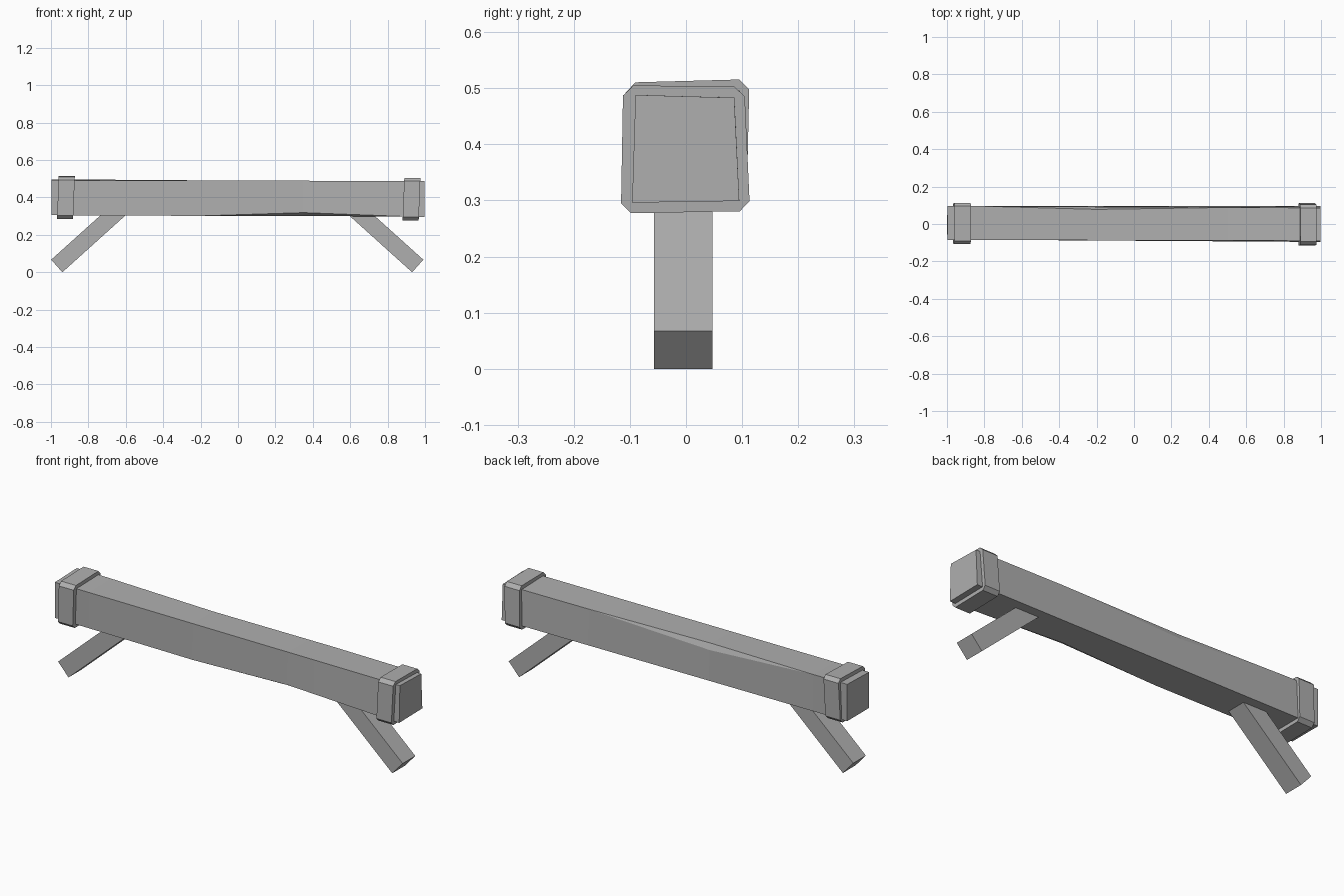
import bpy
import bmesh
import math
from mathutils import Vector

cube = bpy.data.objects.get("Cube")
if cube:
    bpy.data.objects.remove(cube, do_unlink=True)

grey = bpy.data.materials.new("plain_grey")
grey.use_nodes = True
colour = (0.43, 0.43, 0.43, 1)
grey.diffuse_color = colour
grey.node_tree.nodes["Principled BSDF"].inputs["Base Color"].default_value = colour


def loft(name, rings):
    """Skin a row of matching closed rings and cap both ends."""
    bm = bmesh.new()
    rows = [[bm.verts.new(p) for p in ring] for ring in rings]
    n = len(rows[0])
    for a, b in zip(rows, rows[1:]):
        for i in range(n):
            j = (i + 1) % n
            bm.faces.new((a[i], a[j], b[j], b[i]))
    bm.faces.new(rows[0])
    bm.faces.new(rows[-1])
    bmesh.ops.remove_doubles(bm, verts=bm.verts, dist=0.0005)
    bmesh.ops.recalc_face_normals(bm, faces=bm.faces)
    mesh = bpy.data.meshes.new(name)
    bm.to_mesh(mesh)
    bm.free()
    mesh.materials.append(grey)
    obj = bpy.data.objects.new(name, mesh)
    bpy.context.collection.objects.link(obj)
    return obj


def hump(x, start, peak, end):
    """Rise from 0 at start to 1 at peak and back to 0 at end."""
    t = (x - start) / (peak - start) if x < peak else (end - x) / (end - peak)
    return max(0, t)


# Hewn beam: corners drift along the length, two edges are shaved off
left_end = [(-0.083, 0.305), (-0.085, 0.492), (0.096, 0.497), (0.096, 0.305)]
right_end = [(-0.096, 0.296), (-0.09, 0.488), (0.086, 0.483), (0.095, 0.299)]


def beam_ring(x):
    t = (x + 1) / 2
    fb, ft, bt, bb = [Vector(a).lerp(Vector(b), t) for a, b in zip(left_end, right_end)]
    back = hump(x, -0.8, -0.2, 0.5)
    under = hump(x, -0.2, 0.35, 0.95)
    ring = [fb + Vector((0.03, 0.003)) * under, fb + Vector((0, 0.02)) * under, ft,
            bt - Vector((0.014, 0)) * back, bt - Vector((0, 0.03)) * back, bb]
    return [(x, y, z) for y, z in ring]


loft("beam", [beam_ring(x) for x in (-0.998, -0.8, -0.2, 0.35, 0.5, 0.95, 0.998)])


# Chamfered bands around both ends
def band(name, x, corners, cut=0.018, half=0.043, lean=0.004):
    outline = []
    for i, corner in enumerate(corners):
        c = Vector(corner)
        for other in (corners[i - 1], corners[(i + 1) % 4]):
            outline.append(c + (Vector(other) - c).normalized() * cut)
    loft(name, [[(x + s * half + lean * (z - 0.4) / 0.1, y, z) for y, z in outline]
                for s in (-1, 1)])


band("right_end_band", -0.92,
     [(-0.105, 0.285), (-0.108, 0.51), (0.113, 0.516), (0.108, 0.288)])
band("left_end_band", 0.928,
     [(-0.116, 0.277), (-0.112, 0.505), (0.104, 0.503), (0.114, 0.281)])


# Splayed legs, mirrored to either side and buried in the beam
def leg(name, side):
    along = Vector((-math.cos(math.radians(42)), math.sin(math.radians(42))))
    low, high = Vector((0.935, 0)), Vector((0.995, 0.067))
    profile = [low, high, high + along * 0.4, low + along * 0.46]
    loft(name, [[(side * p.x - 0.004, y, p.y) for p in profile]
                for y in (-0.057, 0.047)])


leg("left_leg", 1)
leg("right_leg", -1)
